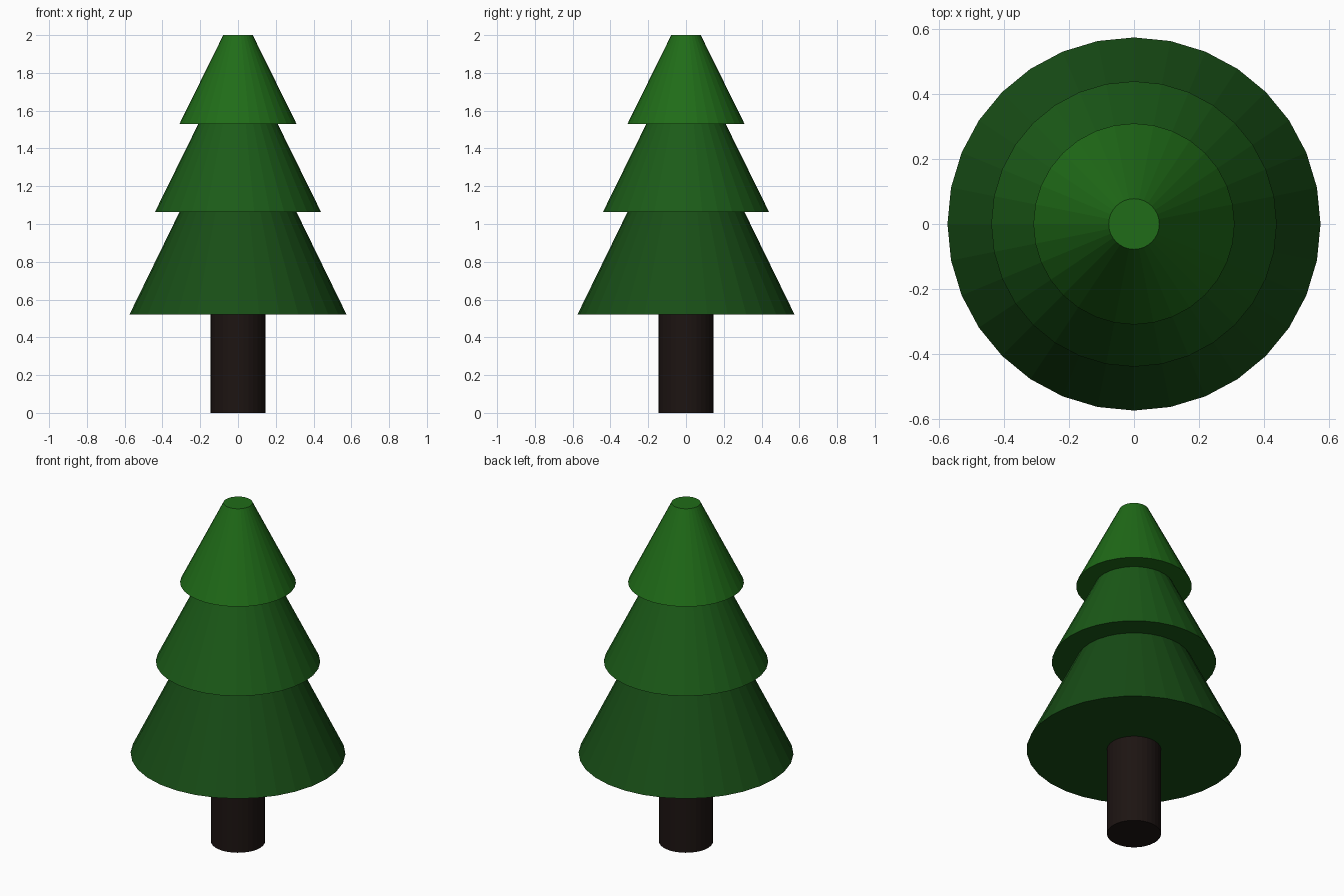
import bpy, bmesh, math

if "Cube" in bpy.data.objects:
    bpy.data.objects.remove(bpy.data.objects["Cube"])

SIDES = 32


def material(name, rgb):
    mat = bpy.data.materials.new(name)
    mat.diffuse_color = (*rgb, 1)
    mat.use_nodes = True
    mat.node_tree.nodes["Principled BSDF"].inputs["Base Color"].default_value = mat.diffuse_color
    return mat


def lathe(name, profile, mat, cap_first=False, cap_last=False):
    """Revolve (radius, z) points, listed bottom to top, around z."""
    bm = bmesh.new()
    rings = []
    for r, z in profile:
        rings.append([bm.verts.new((r * math.cos(2 * math.pi * i / SIDES),
                                    r * math.sin(2 * math.pi * i / SIDES), z))
                      for i in range(SIDES)])
    for a, b in zip(rings, rings[1:]):
        for i in range(SIDES):
            j = (i + 1) % SIDES
            bm.faces.new((a[i], a[j], b[j], b[i]))
    if cap_first:
        bm.faces.new(rings[0][::-1])
    if cap_last:
        bm.faces.new(rings[-1])
    mesh = bpy.data.meshes.new(name)
    bm.to_mesh(mesh)
    bm.free()
    mesh.materials.append(mat)
    obj = bpy.data.objects.new(name, mesh)
    bpy.context.collection.objects.link(obj)
    return obj


# Trunk, closed underneath and running up into the foliage
lathe("trunk", [(0.145, 0), (0.145, 0.52)], material("bark", (0.012, 0.007, 0.006)),
      cap_first=True)

# Foliage tiers: neck below, flat underside, sloping skirt
tiers = [
    ("lower_foliage", 0.145, 0.575, 0.52, 0.31, 1.063, (0.009, 0.075, 0.008)),
    ("middle_foliage", 0.31, 0.44, 1.063, 0.21, 1.53, (0.011, 0.105, 0.009)),
    ("upper_foliage", 0.21, 0.31, 1.53, 0.078, 2.0, (0.014, 0.15, 0.009)),
]
for name, neck, skirt, z0, top, z1, rgb in tiers:
    lathe(name, [(neck, z0), (skirt, z0), (top, z1)], material(name + "_green", rgb),
          cap_last=(name == "upper_foliage"))
